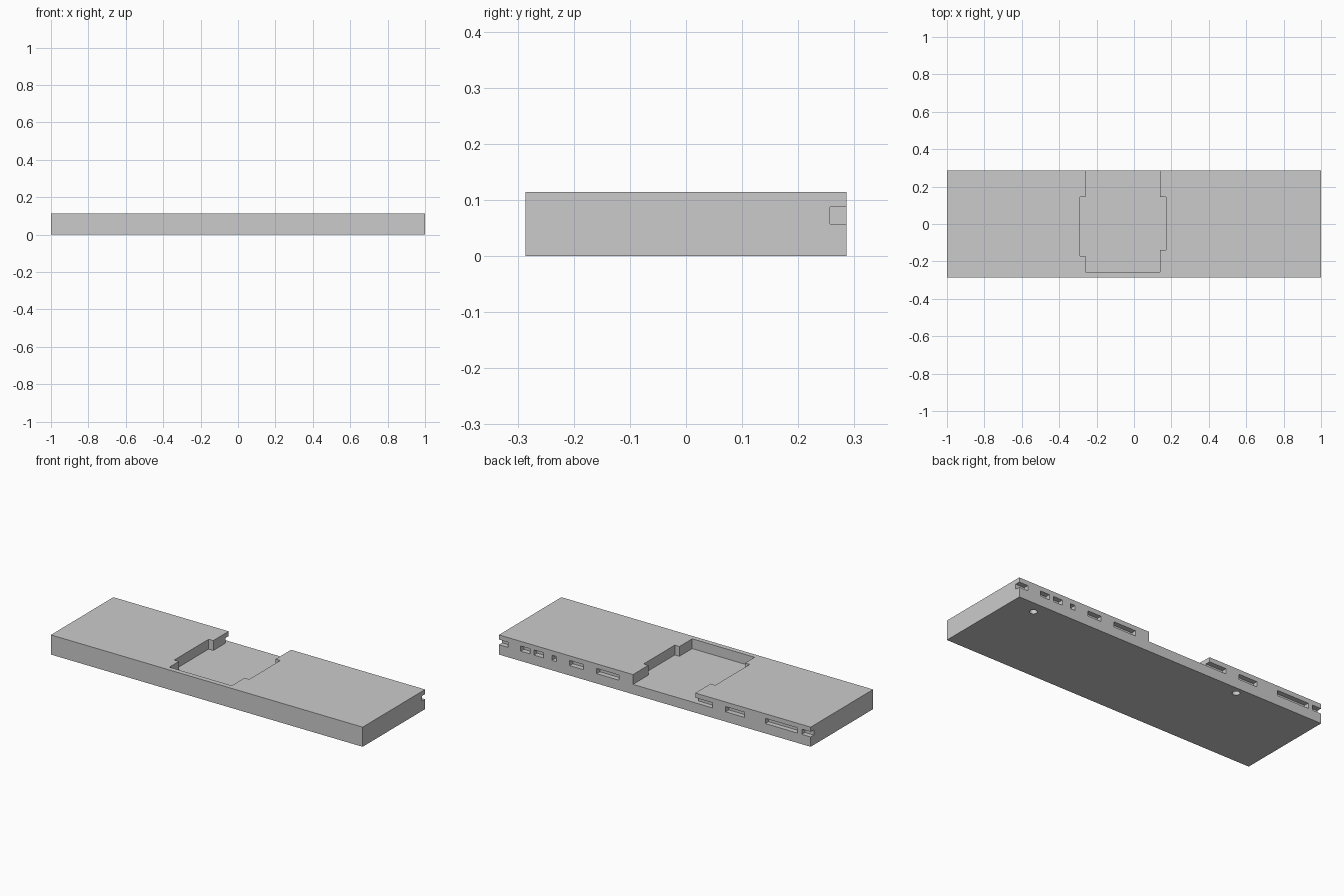
import bpy, bmesh
from mathutils import Matrix

if "Cube" in bpy.data.objects:
    bpy.data.objects.remove(bpy.data.objects["Cube"])

W, D, H = 1.0, 0.286, 0.114      # half length, half depth, height
FLOOR, SLOT_TOP = 0.057, 0.087   # pocket floor / slot heights
WALL = 0.257                     # inner face of slots and front pocket wall


def add_box(bm, x0, x1, y0, y1, z0, z1):
    m = Matrix.Translation(((x0 + x1) / 2, (y0 + y1) / 2, (z0 + z1) / 2))
    m = m @ Matrix.Diagonal((x1 - x0, y1 - y0, z1 - z0, 1))
    bmesh.ops.create_cube(bm, size=1, matrix=m)


def finish(name, bm):
    bmesh.ops.recalc_face_normals(bm, faces=bm.faces)
    me = bpy.data.meshes.new(name)
    bm.to_mesh(me)
    bm.free()
    ob = bpy.data.objects.new(name, me)
    bpy.context.collection.objects.link(ob)
    return ob


def cut(target, cutter):
    mod = target.modifiers.new(cutter.name, 'BOOLEAN')
    mod.operation, mod.solver, mod.object = 'DIFFERENCE', 'EXACT', cutter
    bpy.context.view_layer.objects.active = target
    bpy.ops.object.modifier_apply(modifier=mod.name)
    bpy.data.objects.remove(cutter)


# main slab
bm = bmesh.new()
add_box(bm, -W, W, -D, D, 0, H)
slab = finish("base_slab", bm)

# stepped pocket, open at the top and back
outline = [(-0.26, 0.4), (-0.26, 0.145), (-0.29, 0.145), (-0.29, -0.17),
           (-0.26, -0.17), (-0.26, -WALL), (0.14, -WALL), (0.14, -0.14),
           (0.17, -0.14), (0.17, 0.145), (0.14, 0.145), (0.14, 0.4)]
bm = bmesh.new()
face = bm.faces.new([bm.verts.new((x, y, FLOOR)) for x, y in outline])
top = bmesh.ops.extrude_face_region(bm, geom=[face])["geom"]
bmesh.ops.translate(bm, vec=(0, 0, 0.2),
                    verts=[v for v in top if isinstance(v, bmesh.types.BMVert)])
cut(slab, finish("pocket_cutter", bm))

# row of slots along the back; outer ones run through the ends
slots = [(-1.1, -0.943), (-0.915, -0.71), (-0.575, -0.455), (-0.37, -0.24),
         (0.23, 0.373), (0.458, 0.546), (0.63, 0.66), (0.715, 0.775),
         (0.80, 0.86), (0.943, 1.1)]
bm = bmesh.new()
for x0, x1 in slots:
    add_box(bm, x0, x1, WALL, 0.4, FLOOR, SLOT_TOP)
cut(slab, finish("slot_cutter", bm))

# two small blind holes in the underside
bm = bmesh.new()
for x, y in [(0.847, 0.215), (-0.472, 0.243)]:
    bmesh.ops.create_cone(bm, cap_ends=True, segments=24, radius1=0.02,
                          radius2=0.02, depth=0.06,
                          matrix=Matrix.Translation((x, y, 0)))
cut(slab, finish("hole_cutter", bm))
